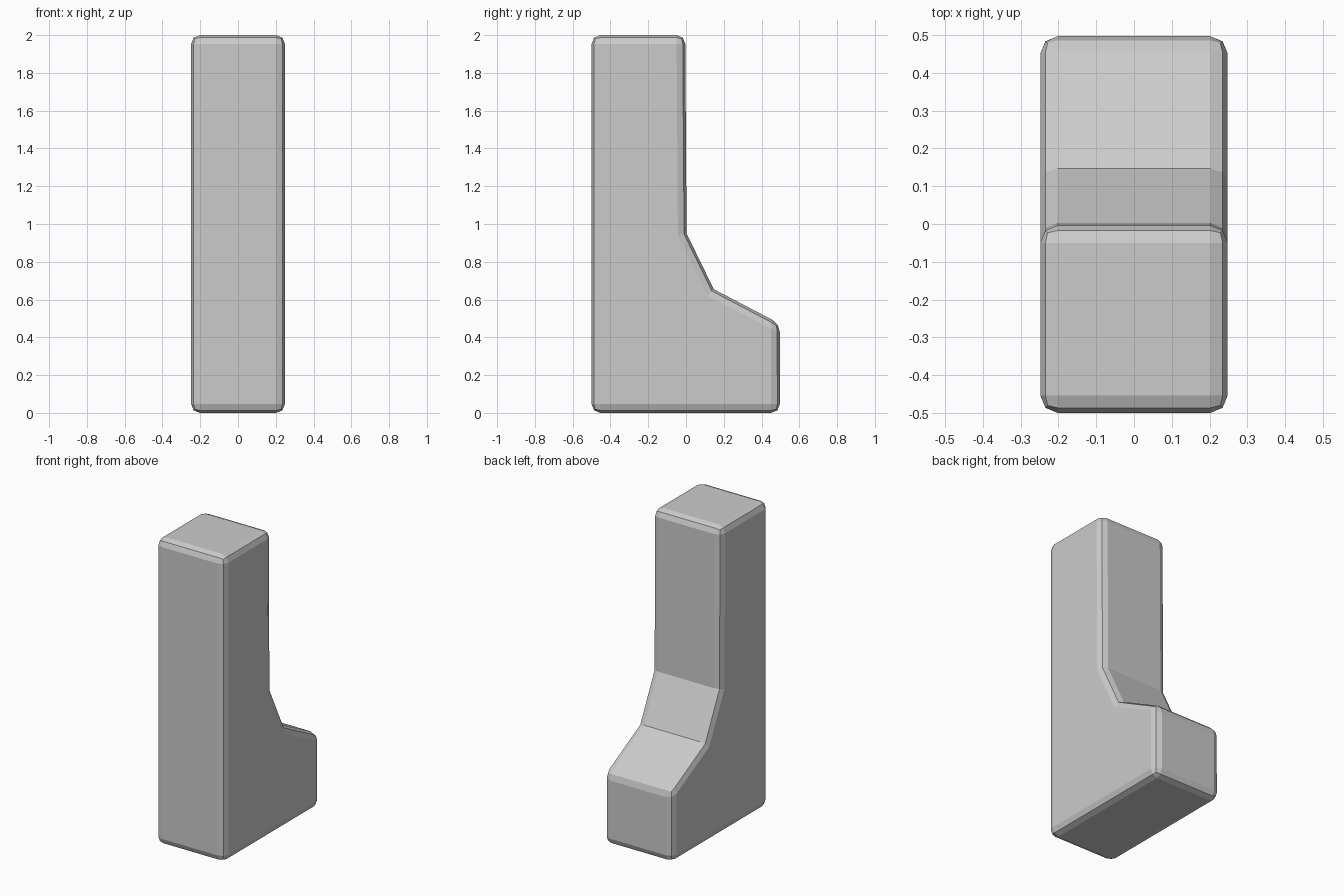
import bpy, bmesh

if "Cube" in bpy.data.objects:
    bpy.data.objects.remove(bpy.data.objects["Cube"])

HALF_WIDTH = 0.248
BEVEL = 0.046

# Side outline (y, z): tall post with a stepped, sloping foot
outline = [(-0.5, 0), (0.497, 0), (0.497, 0.472), (0.147, 0.655),
           (0.003, 0.95), (-0.004, 2), (-0.5, 2)]
INNER = (3, 4)  # concave corners, left sharp across the width

bm = bmesh.new()
left = [bm.verts.new((-HALF_WIDTH, y, z)) for y, z in outline]
right = [bm.verts.new((HALF_WIDTH, y, z)) for y, z in outline]
bm.faces.new(left)
bm.faces.new(right[::-1])
n = len(outline)
for i in range(n):
    j = (i + 1) % n
    bm.faces.new((left[j], left[i], right[i], right[j]))
bmesh.ops.recalc_face_normals(bm, faces=bm.faces)

# Round every edge except the two inner corner creases
creases = {bm.edges.get((left[i], right[i])) for i in INNER}
bmesh.ops.bevel(bm, geom=[e for e in bm.edges if e not in creases],
                offset=BEVEL, offset_type='OFFSET', segments=2,
                profile=0.5, affect='EDGES', clamp_overlap=True)

mesh = bpy.data.meshes.new("stepped_post")
bm.to_mesh(mesh)
bm.free()
post = bpy.data.objects.new("stepped_post", mesh)
bpy.context.collection.objects.link(post)
